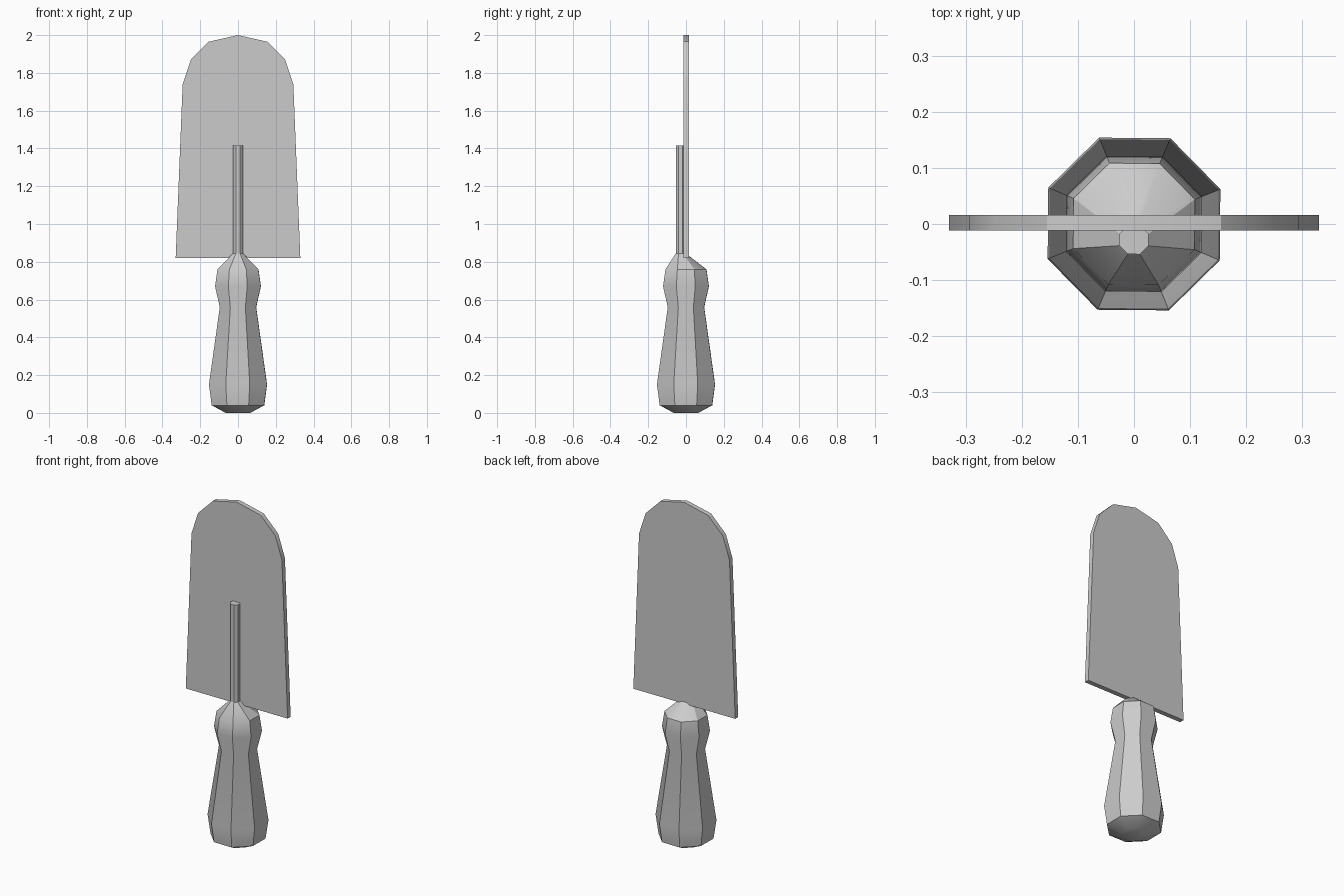
import bpy, bmesh, math

old = bpy.data.objects.get("Cube")
if old:
    bpy.data.objects.remove(old, do_unlink=True)

grey = bpy.data.materials.new("plain grey")
grey.use_nodes = True
colour = (0.6, 0.6, 0.6, 1)
grey.diffuse_color = colour
grey.node_tree.nodes["Principled BSDF"].inputs["Base Color"].default_value = colour


def finish(name, bm):
    bmesh.ops.recalc_face_normals(bm, faces=bm.faces)
    mesh = bpy.data.meshes.new(name)
    bm.to_mesh(mesh)
    bm.free()
    mesh.materials.append(grey)
    obj = bpy.data.objects.new(name, mesh)
    bpy.context.collection.objects.link(obj)
    bpy.ops.object.select_all(action="DESELECT")
    obj.select_set(True)
    bpy.context.view_layer.objects.active = obj
    bpy.ops.object.shade_smooth_by_angle(angle=math.radians(30))
    return obj


def lathe(name, rings, sides=8, turn=22):
    """Stack of polygon rings (z, radius, centre y), capped at both ends."""
    bm = bmesh.new()
    loops = []
    for z, r, cy in rings:
        angles = [math.radians(turn + 360 * i / sides) for i in range(sides)]
        loops.append([bm.verts.new((r * math.cos(a), cy + r * math.sin(a), z)) for a in angles])
    for low, high in zip(loops, loops[1:]):
        for i in range(sides):
            j = (i + 1) % sides
            bm.faces.new((low[i], low[j], high[j], high[i]))
    bm.faces.new(loops[0])
    bm.faces.new(loops[-1])
    return finish(name, bm)


# Faceted handle, its neck leaning forward to meet the rod
rod_y, rod_r = -0.028, 0.028
lathe("handle", [
    (0, 0.07, 0), (0.04, 0.15, 0), (0.15, 0.166, 0), (0.56, 0.104, 0),
    (0.67, 0.131, 0), (0.76, 0.117, 0), (0.845, rod_r, rod_y),
])

# Rod running up the front of the blade
lathe("rod", [(0.84, rod_r, rod_y), (1.415, rod_r, rod_y)])

# Flat blade with a rounded tip
half = [(0.33, 0.82), (0.293, 1.74), (0.25, 1.87), (0.155, 1.965)]
outline = half + [(0, 2.0)] + [(-x, z) for x, z in reversed(half)]
bm = bmesh.new()
front = bm.faces.new([bm.verts.new((x, -0.012, z)) for x, z in outline])
back = bmesh.ops.extrude_face_region(bm, geom=[front], use_keep_orig=True)["geom"]
bmesh.ops.translate(bm, vec=(0, 0.028, 0),
                    verts=[v for v in back if isinstance(v, bmesh.types.BMVert)])
finish("blade", bm)
